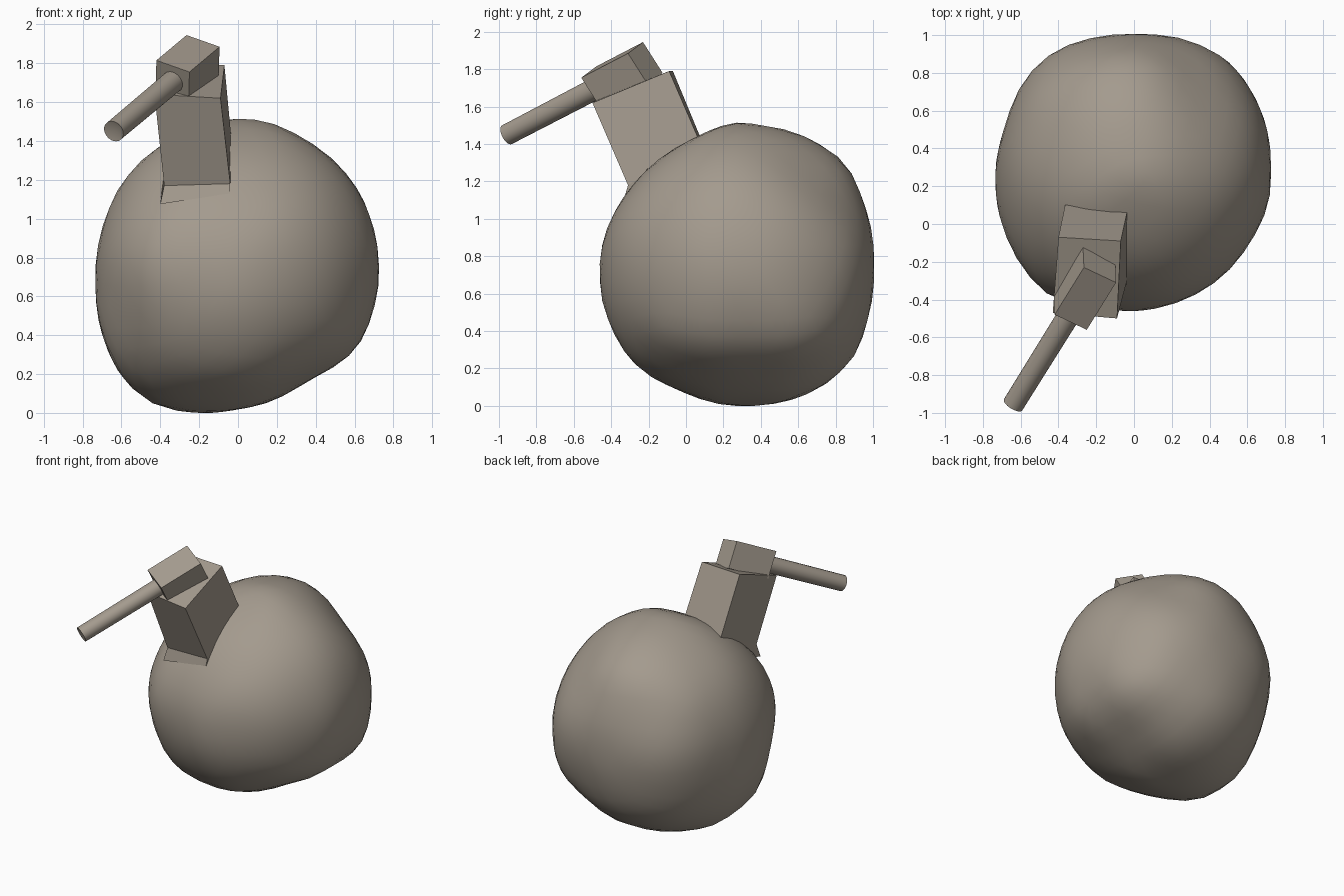
import bpy, bmesh, math
from mathutils import Vector

if "Cube" in bpy.data.objects:
    bpy.data.objects.remove(bpy.data.objects["Cube"])

clay = bpy.data.materials.new("warm_grey")
clay.diffuse_color = (0.37, 0.325, 0.27, 1)
clay.use_nodes = True
clay.node_tree.nodes["Principled BSDF"].inputs["Base Color"].default_value = clay.diffuse_color


def finish(name, bm, smooth=None):
    bmesh.ops.recalc_face_normals(bm, faces=bm.faces)
    me = bpy.data.meshes.new(name)
    bm.to_mesh(me)
    bm.free()
    ob = bpy.data.objects.new(name, me)
    bpy.context.collection.objects.link(ob)
    me.materials.append(clay)
    if smooth:
        bpy.ops.object.select_all(action='DESELECT')
        ob.select_set(True)
        bpy.context.view_layer.objects.active = ob
        bpy.ops.object.shade_smooth_by_angle(angle=math.radians(smooth))
    return ob


def loft(name, rings):
    """Solid through four-cornered rings."""
    bm = bmesh.new()
    vs = [[bm.verts.new(p) for p in ring] for ring in rings]
    for a, b in zip(vs, vs[1:]):
        for i in range(4):
            j = (i + 1) % 4
            bm.faces.new((a[i], a[j], b[j], b[i]))
    bm.faces.new(vs[0])
    bm.faces.new(vs[-1])
    return finish(name, bm)


# Lumpy boulder: a sphere shaped by its three outlines
C = Vector((0, 0.27, 0.76))
FRONT = [(-.73, .65), (-.70, .95), (-.55, 1.25), (-.38, 1.39), (-.2, 1.48), (0, 1.52),
         (.13, 1.51), (.33, 1.42), (.5, 1.3), (.6, 1.18), (.69, .98), (.73, .76),
         (.69, .52), (.61, .33), (.36, .175), (.14, .05), (0, .025), (-.2, 0),
         (-.45, .05), (-.6, .19), (-.68, .36)]
SIDE = [(-.47, .72), (-.44, .9), (-.38, 1.04), (-.3, 1.16), (-.1, 1.35), (.05, 1.43),
        (.27, 1.515), (.4, 1.5), (.58, 1.47), (.77, 1.38), (.87, 1.3), (.95, 1.1),
        (1.0, .75), (.97, .45), (.9, .26), (.72, .1), (.5, .02), (.15, 0),
        (0, .05), (-.27, .2), (-.38, .37), (-.46, .6)]
TOP = [(-.73, .3), (-.7, 0), (-.58, -.25), (-.45, -.39), (-.2, -.44), (.1, -.45),
       (.37, -.35), (.5, -.25), (.62, -.09), (.72, .13), (.72, .25), (.67, .6),
       (.49, .87), (.27, .98), (-.15, 1.0), (-.42, .92), (-.53, .83), (-.61, .72),
       (-.68, .52)]
# Extra bulges and dents between the outlines: direction, height
LUMPS = [((.49, .61, .62), -.06), ((.82, .18, -.54), .04), ((.21, -.37, -.9), -.03),
         ((-.21, .37, -.9), .03), ((-.8, -.15, -.57), .05), ((.63, .61, -.45), .035)]
LUMPS = [(Vector(d).normalized(), h) for d, h in LUMPS]


def polar(points, cu, cv):
    t = sorted((math.atan2(v - cv, u - cu), math.hypot(u - cu, v - cv)) for u, v in points)
    return [(t[-1][0] - math.tau, t[-1][1])] + t + [(t[0][0] + math.tau, t[0][1])]


def radius(table, ang):
    for (a0, r0), (a1, r1) in zip(table, table[1:]):
        if a0 <= ang <= a1:
            return r0 + (r1 - r0) * (ang - a0) / max(a1 - a0, 1e-6)
    return table[0][1]


views = [(0, 2, 1, polar(FRONT, C.x, C.z)),
         (1, 2, 0, polar(SIDE, C.y, C.z)),
         (0, 1, 2, polar(TOP, C.x, C.y))]
bm = bmesh.new()
bmesh.ops.create_icosphere(bm, subdivisions=4, radius=1)
for v in bm.verts:
    d = v.co.normalized()
    total = weight = 0
    limit = 9
    for u, w, n, table in views:
        r = radius(table, math.atan2(d[w], d[u]))
        k = 1 / (d[n] ** 2 + 0.004)
        total += k * r
        weight += k
        limit = min(limit, r / max(math.hypot(d[u], d[w]), 1e-4))
    r = total / weight + sum(h * math.exp(-((d - q).length / .35) ** 2) for q, h in LUMPS)
    v.co = C + d * min(r, limit + .003)
bmesh.ops.smooth_vert(bm, verts=bm.verts, factor=.5, use_axis_x=True, use_axis_y=True, use_axis_z=True)
for v in bm.verts:  # regain the little size lost by smoothing
    v.co = C + (v.co - C) * 1.003
    v.co.z = max(v.co.z, 0)
finish("boulder", bm, 60)

# Leaning square post with a flared foot
loft("post", [
    [(-.43, -.47, 1.64), (-.09, -.50, 1.62), (-.07, -.09, 1.79), (-.40, -.07, 1.79)],
    [(-.38, -.30, 1.17), (-.04, -.31, 1.18), (-.035, .07, 1.42), (-.365, .10, 1.38)],
    [(-.40, -.32, 1.075), (-.04, -.325, 1.13), (-.04, .10, 1.2), (-.36, .12, 1.2)],
])

# Tilted block on top of the post
corner = Vector((-.265, -.23, 1.945))
right = Vector((.17, -.08, -.06))
fwd = Vector((-.155, -.25, -.13))
down = Vector((-.005, .105, -.165))
ring = [corner, corner + right, corner + right + fwd, corner + fwd]
loft("head_block", [ring, [p + down for p in ring]])

# Round rod with a shallow dished tip
start, tip = Vector((-.30, -.41, 1.735)), Vector((-.64, -.957, 1.45))
axis = (tip - start).normalized()
su = axis.cross(Vector((0, 0, 1))).normalized()
sv = axis.cross(su)
bm = bmesh.new()
N = 16
rings = []
for c, r in ((start, .06), (tip, .057)):
    rings.append([bm.verts.new(c + r * (su * math.cos(math.tau * i / N) + sv * math.sin(math.tau * i / N)))
                  for i in range(N)])
hub = bm.verts.new(tip - axis * .012)
for i in range(N):
    j = (i + 1) % N
    bm.faces.new((rings[0][i], rings[0][j], rings[1][j], rings[1][i]))
    bm.faces.new((rings[1][i], rings[1][j], hub))
bm.faces.new(rings[0])
finish("rod", bm, 40)
